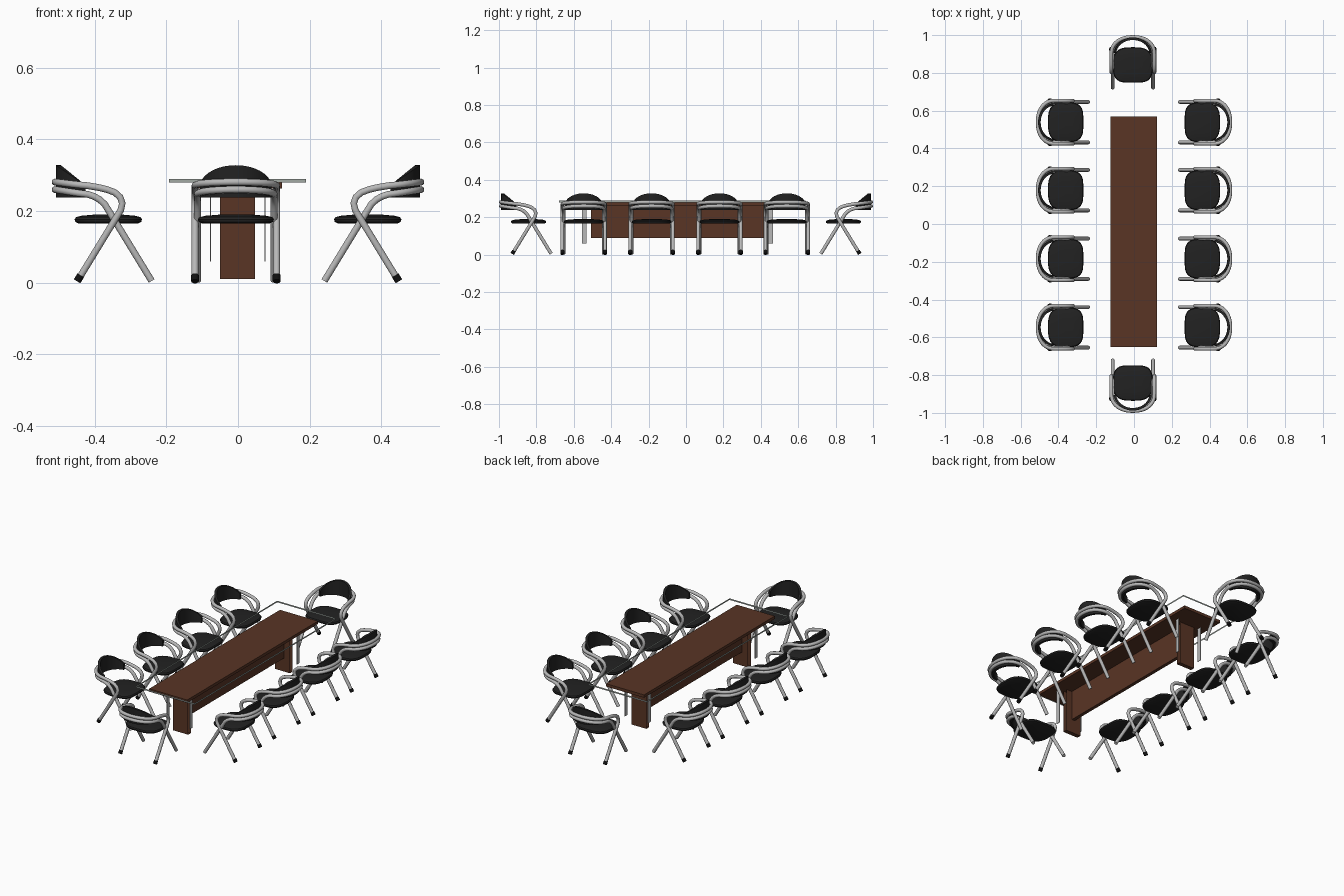
import bpy, bmesh, math

if "Cube" in bpy.data.objects:
    bpy.data.objects.remove(bpy.data.objects["Cube"])


def material(name, col):
    m = bpy.data.materials.new(name)
    m.diffuse_color = (*col, 1)
    m.use_nodes = True
    m.node_tree.nodes["Principled BSDF"].inputs["Base Color"].default_value = m.diffuse_color
    return m


WOOD = material("brown wood", (0.1, 0.035, 0.018))
BLACK = material("black upholstery", (0.016, 0.016, 0.016))
METAL = material("silver metal", (0.48, 0.48, 0.48))
RUBBER = material("black rubber", (0.005, 0.005, 0.005))
GLASS = material("glass edge", (0.36, 0.4, 0.37))


def add_object(name, mesh):
    ob = bpy.data.objects.new(name, mesh)
    bpy.context.collection.objects.link(ob)
    return ob


def finish(name, bm, mat, smooth=False):
    """Turn a bmesh into a mesh with one material."""
    bmesh.ops.recalc_face_normals(bm, faces=bm.faces)
    mesh = bpy.data.meshes.new(name)
    bm.to_mesh(mesh)
    bm.free()
    mesh.materials.append(mat)
    if smooth:
        mesh.shade_smooth()
        mesh.set_sharp_from_angle(angle=math.radians(40))
    return mesh


def box(name, x, y, z, mat, drop_axis=None):
    """Box from ranges; faces along drop_axis may be left open."""
    bm = bmesh.new()
    bmesh.ops.create_cube(bm, size=1)
    for v in bm.verts:
        for i, (a, b) in enumerate((x, y, z)):
            v.co[i] = a if v.co[i] < 0 else b
    bmesh.ops.recalc_face_normals(bm, faces=bm.faces)
    if drop_axis is not None:
        gone = [f for f in bm.faces if abs(f.normal[drop_axis]) > 0.9]
        bmesh.ops.delete(bm, geom=gone, context='FACES')
    return add_object(name, finish(name, bm, mat))


def tube(name, points, radius, mat):
    """Round tube along a list of points."""
    cu = bpy.data.curves.new(name, 'CURVE')
    cu.dimensions = '3D'
    cu.bevel_depth = radius
    cu.bevel_resolution = 3
    cu.use_fill_caps = True
    sp = cu.splines.new('POLY')
    sp.points.add(len(points) - 1)
    for p, co in zip(sp.points, points):
        p.co = (*co, 1)
    tmp = add_object(name, cu)
    bpy.context.view_layer.update()
    mesh = bpy.data.meshes.new_from_object(tmp.evaluated_get(bpy.context.evaluated_depsgraph_get()))
    bpy.data.objects.remove(tmp)
    mesh.materials.clear()
    mesh.materials.append(mat)
    mesh.shade_smooth()
    mesh.set_sharp_from_angle(angle=math.radians(50))
    return mesh


def frame(name, w, profile, z_side, z_back):
    """Leg, arm and back loop in one bent tube, mirrored left to right."""
    side = [(-w, d, z) for d, z in profile]
    loop = []
    for i in range(25):
        t = math.pi * (i / 24 - 0.5)
        s, c = math.sin(t), math.cos(t)
        lat = math.copysign(abs(s) ** 0.9, s)
        loop.append((w * lat, 0.1 - 0.09 * max(c, 0) ** 0.9, z_side + (z_back - z_side) * c))
    return tube(name, side + loop + [(-x, y, z) for x, y, z in reversed(side)], 0.0098, METAL)


def seat_mesh():
    """Domed cushion from stacked rounded outlines."""
    bm = bmesh.new()
    rings = []
    for s, z in ((0.9, 0.166), (0.98, 0.17), (1, 0.177), (0.96, 0.183), (0.8, 0.187), (0.45, 0.19)):
        ring = []
        for i in range(40):
            a = 2 * math.pi * i / 40
            c, k = math.cos(a), math.sin(a)
            p = 0.5 if k > 0 else 0.68
            ring.append(bm.verts.new((0.106 * s * math.copysign(abs(c) ** p, c),
                                      0.158 + 0.094 * s * math.copysign(abs(k) ** 0.68, k), z)))
        rings.append(ring)
    for lo, hi in zip(rings, rings[1:]):
        for i in range(40):
            j = (i + 1) % 40
            bm.faces.new((lo[i], lo[j], hi[j], hi[i]))
    bm.faces.new(rings[0])
    bm.faces.new(rings[-1])
    return finish("seat", bm, BLACK, True)


def backrest_mesh():
    """Curved band with a domed top edge."""
    bm = bmesh.new()
    prev = None
    n = 24
    for i in range(n + 1):
        t = math.radians(-86 + 172 * i / n)
        s, c = math.sin(t), math.cos(t)
        top = 0.268 + 0.06 * c
        ring = [bm.verts.new(co) for co in (
            (0.1 * s, 0.1 - 0.088 * c, 0.238), (0.1 * s, 0.1 - 0.088 * c, top),
            (0.088 * s, 0.1 - 0.074 * c, top), (0.088 * s, 0.1 - 0.074 * c, 0.238))]
        if prev:
            for k in range(4):
                bm.faces.new((prev[k], prev[(k + 1) % 4], ring[(k + 1) % 4], ring[k]))
        else:
            bm.faces.new(ring)
        prev = ring
    bm.faces.new(prev)
    return finish("backrest", bm, BLACK, True)


# Chair parts, modelled with the back at y = 0 and facing +y
REAR = [(0.072, 0.005), (0.193, 0.203), (0.197, 0.222), (0.191, 0.239),
        (0.176, 0.252), (0.155, 0.260), (0.13, 0.266)]
FRONT = [(0.279, 0.005), (0.158, 0.203), (0.148, 0.219), (0.134, 0.232), (0.118, 0.241)]
parts = {
    "rear_leg_frame": frame("rear_leg_frame", 0.114, REAR, 0.271, 0.281),
    "front_leg_frame": frame("front_leg_frame", 0.107, FRONT, 0.247, 0.260),
    "seat": seat_mesh(),
    "backrest": backrest_mesh(),
}
for label, x in (("left", -0.114), ("right", 0.114)):
    parts[label + "_foot_tip"] = tube(label + "_foot_tip",
                                      [(x, 0.071, 0.004), (x, 0.081, 0.021)], 0.0112, RUBBER)

# Place chairs: one at each end, four along each side
places = [(-0.006, -1, 0), (-0.006, 1, math.pi)]
for y in (-0.547, -0.184, 0.179, 0.539):
    places += [(-0.52, y, -math.pi / 2), (0.52, y, math.pi / 2)]
for n, (x, y, a) in enumerate(places):
    for part, mesh in parts.items():
        ob = add_object(f"chair_{n + 1}_{part}", mesh)
        ob.location = (x, y, 0)
        ob.rotation_euler.z = a

# Table: wooden top, centre panel, end legs and slim support plates
box("table_top", (-0.125, 0.123), (-0.65, 0.57), (0.263, 0.28), WOOD)
box("centre_panel", (-0.01, 0.01), (-0.508, 0.417), (0.09, 0.263), WOOD)
for label, y0, y1, p0, p1 in (("front", -0.533, -0.508, -0.556, -0.533),
                              ("back", 0.417, 0.441, 0.441, 0.465)):
    box(label + "_table_leg", (-0.05, 0.048), (y0, y1), (0.01, 0.263), WOOD, drop_axis=0)
    for side, x in (("left", -0.077), ("right", 0.075)):
        box(f"{label}_{side}_support", (x - 0.0015, x + 0.0015), (p0, p1), (0.06, 0.263), METAL)

# Visible edge of the clear glass top
box("glass_edge", (-0.192, 0.19), (-0.678, 0.64), (0.28, 0.289), GLASS, drop_axis=2)
